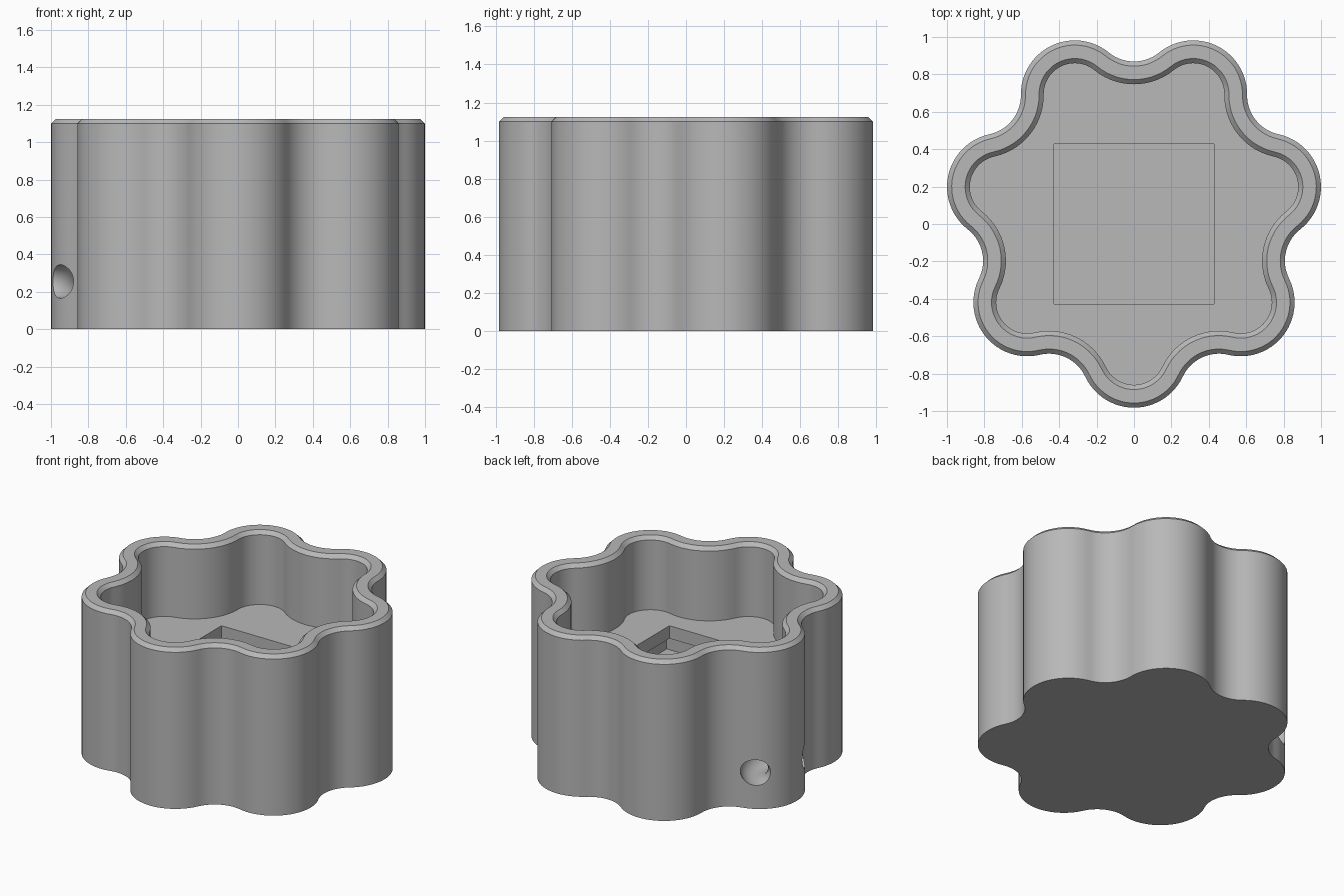
import bpy
import bmesh
from math import sin, cos, pi, atan2, sqrt, radians

default = bpy.data.objects.get("Cube")
if default:
    bpy.data.objects.remove(default, do_unlink=True)

# Overall sizes
LOBES = 7
CENTRE_Y = 0.036
LOBE_DIST, LOBE_R = 0.73, 0.288
VALLEY = 0.833                 # radius at the bottom of each valley
HEIGHT, CHAMFER, WALL = 1.125, 0.025, 0.122
FLOOR_Z = 0.61

# Valley arcs touch the neighbouring lobe arcs smoothly
half = pi / LOBES
mid = LOBE_DIST * cos(half)
side = LOBE_DIST * sin(half)
gap = VALLEY - mid
valley_r = (gap ** 2 + side ** 2 - LOBE_R ** 2) / (2 * (LOBE_R - gap))
valley_dist = VALLEY + valley_r
touch = atan2(valley_dist * sin(half), valley_dist * cos(half) - LOBE_DIST)


def arc(dist, direction, radius, start, end, steps):
    """Points of an arc whose centre lies at a polar position."""
    cx, cy = dist * cos(direction), dist * sin(direction) + CENTRE_Y
    for i in range(steps):
        a = start + (end - start) * i / steps
        yield cx + radius * cos(a), cy + radius * sin(a)


def outline(inset):
    """Lobed outline, moved inwards by the inset."""
    points = []
    for k in range(LOBES):
        a = -pi / 2 + 2 * half * k
        points += arc(LOBE_DIST, a, LOBE_R - inset, a - touch, a + touch, 24)
        points += arc(valley_dist, a + half, valley_r + inset,
                      a + touch + pi, a + 2 * half - touch + pi, 14)
    return points


def ring(bm, inset, z):
    return [bm.verts.new((x, y, z)) for x, y in outline(inset)]


# Cup body: outer wall, chamfered rim, inner wall and floor
profile = [(0, 0), (0, HEIGHT - CHAMFER), (CHAMFER, HEIGHT),
           (WALL - CHAMFER, HEIGHT), (WALL, HEIGHT - CHAMFER), (WALL, FLOOR_Z)]
bm = bmesh.new()
rings = [ring(bm, inset, z) for inset, z in profile]
for low, high in zip(rings, rings[1:]):
    n = len(low)
    for i in range(n):
        j = (i + 1) % n
        bm.faces.new((low[i], low[j], high[j], high[i]))
bm.faces.new(reversed(rings[0]))
bm.faces.new(rings[-1])
bmesh.ops.recalc_face_normals(bm, faces=bm.faces)
mesh = bpy.data.meshes.new("lobed_cup")
bm.to_mesh(mesh)
bm.free()
cup = bpy.data.objects.new("lobed_cup", mesh)
bpy.context.collection.objects.link(cup)

# Material
grey = bpy.data.materials.new("plain grey")
grey.use_nodes = True
colour = (0.48, 0.48, 0.48, 1)
grey.diffuse_color = colour
grey.node_tree.nodes["Principled BSDF"].inputs["Base Color"].default_value = colour
mesh.materials.append(grey)


def box_cutter(name, half_width, low, high):
    bpy.ops.mesh.primitive_cube_add(size=1, location=(0, 0, (low + high) / 2))
    box = bpy.context.object
    box.name = name
    box.scale = (2 * half_width, 2 * half_width, high - low)
    return box


def cut(cutter):
    """Subtract the cutter from the cup, then discard it."""
    cutter.hide_render = True
    bpy.context.view_layer.update()
    mod = cup.modifiers.new(cutter.name, "BOOLEAN")
    mod.operation = "DIFFERENCE"
    mod.solver = "EXACT"
    mod.object = cutter
    bpy.ops.object.select_all(action="DESELECT")
    cup.select_set(True)
    bpy.context.view_layer.objects.active = cup
    bpy.ops.object.modifier_apply(modifier=mod.name)
    bpy.data.objects.remove(cutter, do_unlink=True)


# Wider chamber under the floor, and the square opening above it
cut(box_cutter("chamber_cutter", 0.5, 0.40, 0.52))
cut(box_cutter("opening_cutter", 0.428, 0.45, FLOOR_Z + 0.1))

# Curved cord hole through the lobe on the -x side
tip = LOBE_DIST + LOBE_R
direction = -pi / 2 - 4 * half
bpy.ops.mesh.primitive_torus_add(
    major_radius=0.23, minor_radius=0.09, major_segments=72, minor_segments=32,
    location=(tip * cos(direction), tip * sin(direction) + CENTRE_Y, 0.255))
cord_cutter = bpy.context.object
cord_cutter.name = "cord_hole_cutter"
cut(cord_cutter)

# Smooth walls with crisp edges
bpy.ops.object.shade_smooth_by_angle(angle=radians(30))
